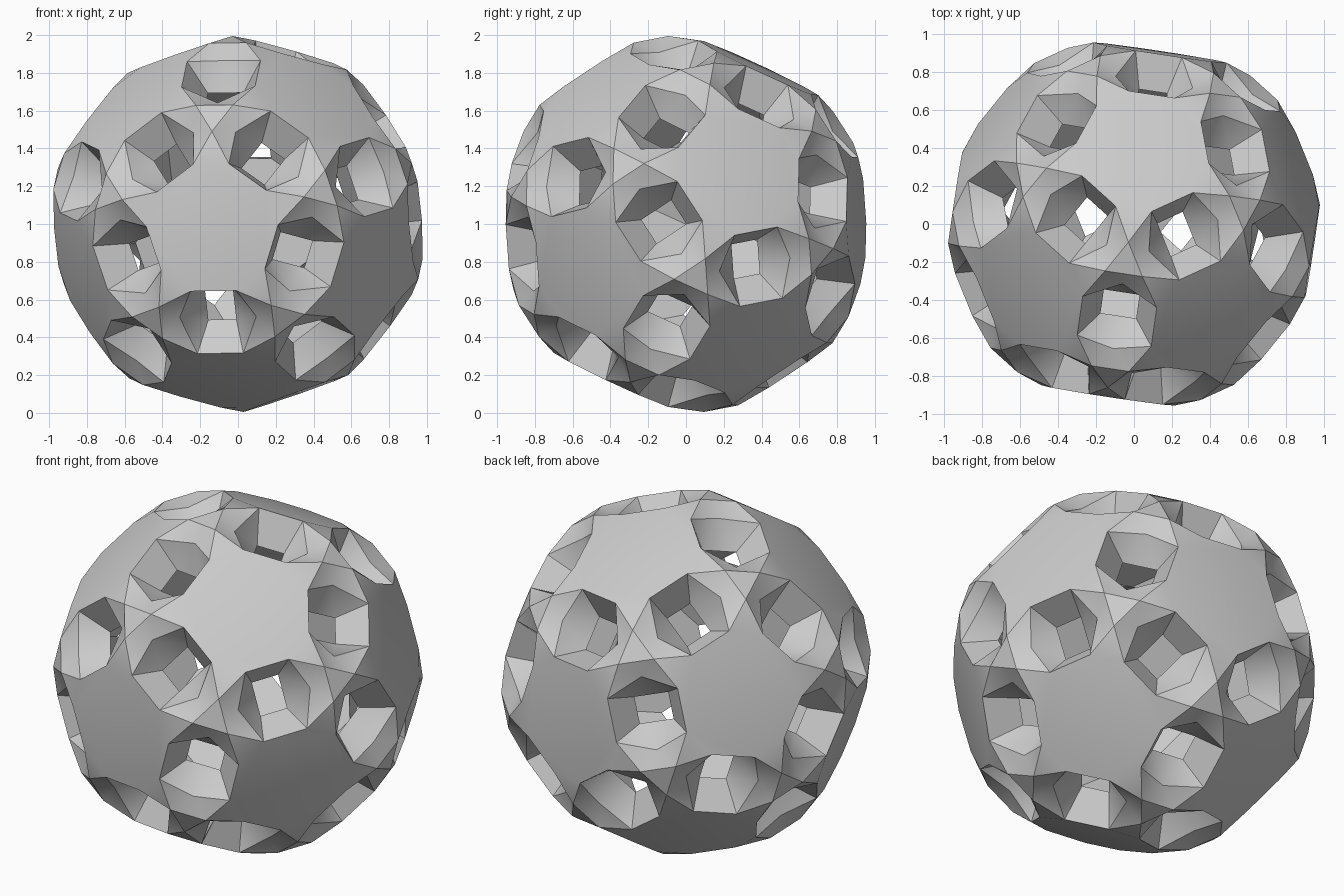
import bpy, bmesh, math
from mathutils import Vector
from itertools import combinations

if "Cube" in bpy.data.objects:
    bpy.data.objects.remove(bpy.data.objects["Cube"])

# Orientation: one star faces the front, with a slight turn and roll
front = Vector((-0.15, -0.99, -0.025)).normalized()
up = Vector((-0.015, 0, 1))
up = (up - front * up.dot(front)).normalized()
side = up.cross(front) * -1

# Twelve star axes
axes = [front]
for k in range(5):
    a = math.radians(-90 + 72 * k)
    axes.append(front / math.sqrt(5) + (side * math.cos(a) + up * math.sin(a)) * 2 / math.sqrt(5))
axes += [-a for a in axes]


def near(p, q):
    return abs(p.dot(q) - 1 / math.sqrt(5)) < 0.01


bm = bmesh.new()


def face(points, axis=None):
    """Add a polygon; with an axis, order its corners around that axis."""
    if axis is not None:
        u = axis.orthogonal().normalized()
        w = axis.cross(u)
        points = sorted(points, key=lambda c: math.atan2(c.dot(w), c.dot(u)))
    bm.faces.new([bm.verts.new(c) for c in points])


def tip(p, v):
    """Star point on axis p, aimed at corner direction v."""
    return p * 0.859 + (v - p * v.dot(p)).normalized() * 0.512


n = len(axes)
corners = [(t, (axes[t[0]] + axes[t[1]] + axes[t[2]]).normalized())
           for t in combinations(range(n), 3)
           if all(near(axes[a], axes[b]) for a, b in combinations(t, 2))]
star_rim = {i: [] for i in range(n)}
star_inner = {i: [] for i in range(n)}
corner_inner = {t: [] for t, v in corners}
notch = {}

# Thirty eight-sided holes with folded walls and a small inner opening
for i, j in combinations(range(n), 2):
    if not near(axes[i], axes[j]):
        continue
    m = (axes[i] + axes[j]).normalized()
    across = (axes[i] - axes[j]).normalized()
    along = m.cross(across)
    ends = [(t, v) for t, v in corners if i in t and j in t]
    rim, inn, fold = {}, {}, {}
    for t, v in ends:
        d = 1 if v.dot(along) > 0 else -1
        fold[t] = m * 0.9 + along * 0.205 * d
        for s, k in ((1, i), (-1, j)):
            rim[k, t] = m * 0.95 + across * 0.197 * s + along * 0.123 * d
            inn[k, t] = m * 0.78 + across * 0.095 * s + along * 0.075 * d
            notch.setdefault((k, t), []).append(rim[k, t])
            star_rim[k].append(rim[k, t])
            star_inner[k].append(inn[k, t])
            corner_inner[t].append(inn[k, t])
            face([rim[k, t], tip(axes[k], v), fold[t]])
            face([rim[k, t], fold[t], inn[k, t]])
        face([tip(axes[i], v), tip(axes[j], v), fold[t]])
        face([inn[i, t], fold[t], inn[j, t]])
    t0, t1 = ends[0][0], ends[1][0]
    for k in (i, j):
        face([rim[k, t0], rim[k, t1], inn[k, t1], inn[k, t0]])

# Twelve stars and the hollow inside behind them
for k in range(n):
    face(star_rim[k], axes[k])
    face(star_inner[k], axes[k])

# Star points, the small triangles joining them, and the inside behind those
for t, v in corners:
    face([tip(axes[k], v) for k in t])
    face(corner_inner[t], v)
    for k in t:
        face(notch[k, t] + [tip(axes[k], v)])

bmesh.ops.remove_doubles(bm, verts=bm.verts, dist=1e-4)
bmesh.ops.recalc_face_normals(bm, faces=bm.faces)
bmesh.ops.translate(bm, verts=bm.verts, vec=(0, 0, 1))
mesh = bpy.data.meshes.new("pierced_ball")
bm.to_mesh(mesh)
bm.free()

grey = bpy.data.materials.new("light grey")
grey.diffuse_color = (0.6, 0.6, 0.6, 1)
grey.use_nodes = True
grey.node_tree.nodes["Principled BSDF"].inputs["Base Color"].default_value = grey.diffuse_color
mesh.materials.append(grey)
ball = bpy.data.objects.new("pierced_ball", mesh)
bpy.context.collection.objects.link(ball)
bpy.context.view_layer.objects.active = ball
ball.select_set(True)
bpy.ops.object.shade_smooth_by_angle(angle=math.radians(30))
